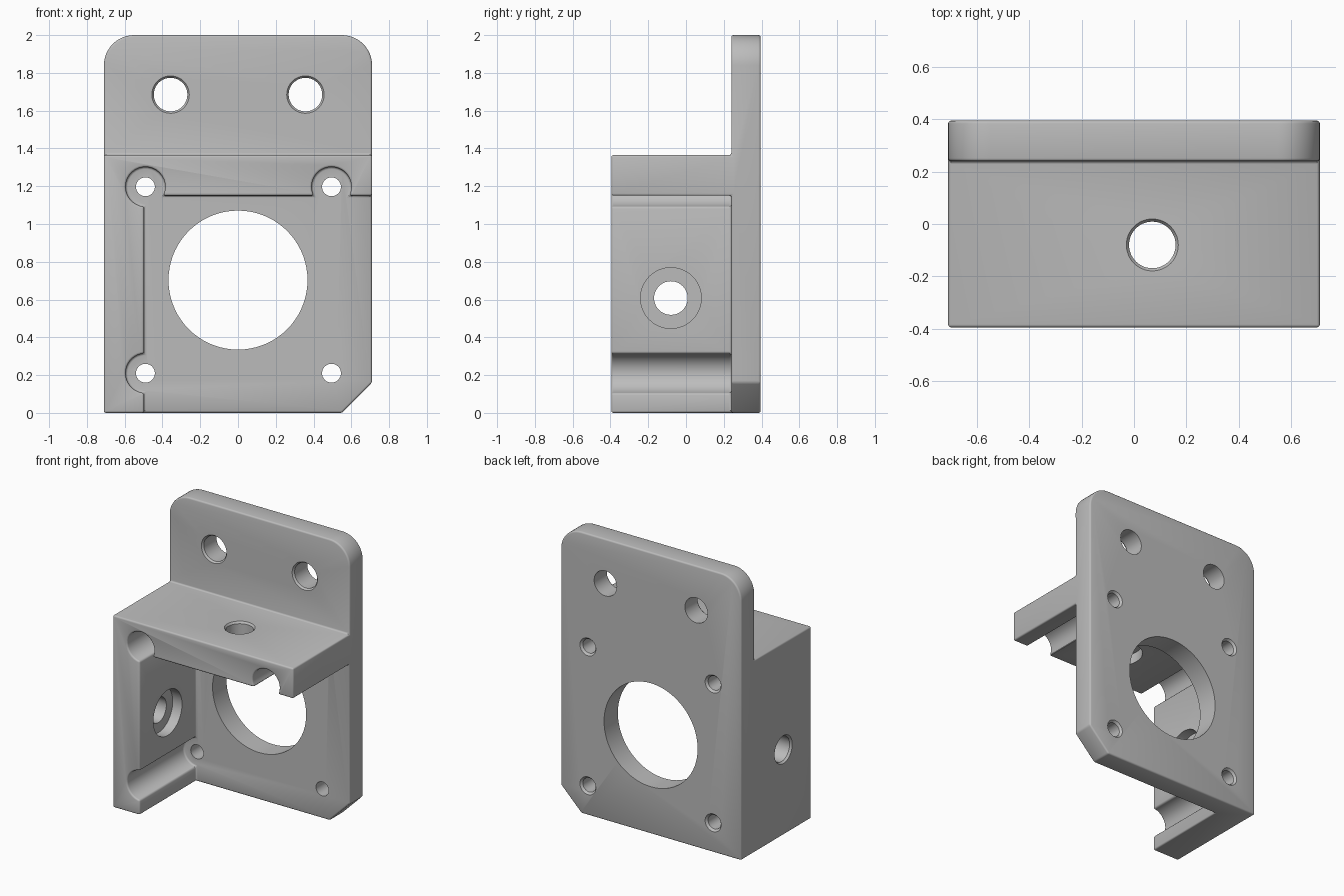
import bpy, bmesh, math
from mathutils import Matrix

if "Cube" in bpy.data.objects:
    bpy.data.objects.remove(bpy.data.objects["Cube"])

grey = bpy.data.materials.new("plain grey")
grey.diffuse_color = (0.5, 0.5, 0.5, 1)
grey.use_nodes = True
grey.node_tree.nodes["Principled BSDF"].inputs["Base Color"].default_value = grey.diffuse_color


def make(name, bm):
    bmesh.ops.recalc_face_normals(bm, faces=bm.faces[:])
    mesh = bpy.data.meshes.new(name)
    bm.to_mesh(mesh)
    bm.free()
    mesh.materials.append(grey)
    ob = bpy.data.objects.new(name, mesh)
    bpy.context.collection.objects.link(ob)
    return ob


def prism(name, outline, y0, y1):
    """Extrude an (x, z) outline along y."""
    bm = bmesh.new()
    face = bm.faces.new([bm.verts.new((x, y0, z)) for x, z in outline])
    new = bmesh.ops.extrude_face_region(bm, geom=[face])["geom"]
    bmesh.ops.translate(bm, vec=(0, y1 - y0, 0),
                        verts=[v for v in new if isinstance(v, bmesh.types.BMVert)])
    return make(name, bm)


def arc(cx, cz, r, a0, a1, n):
    return [(cx + r * math.cos(math.radians(a0 + (a1 - a0) * i / n)),
             cz + r * math.sin(math.radians(a0 + (a1 - a0) * i / n))) for i in range(n + 1)]


def drill(name, axis, centre, steps, n=40):
    """Turned cutter: steps are (radius, position along the axis)."""
    bm = bmesh.new()
    rings = []
    for r, p in steps:
        ring = [bm.verts.new((r * math.cos(math.tau * i / n), r * math.sin(math.tau * i / n), p))
                for i in range(n)]
        rings.append(ring)
    for a, b in zip(rings, rings[1:]):
        for i in range(n):
            j = (i + 1) % n
            bm.faces.new((a[i], a[j], b[j], b[i]))
    bm.faces.new(rings[0])
    bm.faces.new(rings[-1])
    # Cyclic axis swaps keep the position along the chosen axis
    u, v = centre
    for vert in bm.verts:
        a, b, p = vert.co
        vert.co = {"x": (p, u + a, v + b), "y": (u + a, p, v + b), "z": (u + a, v + b, p)}[axis]
    ob = make(name, bm)
    ob.hide_render = True
    ob.hide_set(True)
    return ob


def boolean(ob, other, op):
    m = ob.modifiers.new(op.lower(), "BOOLEAN")
    m.object, m.operation, m.solver = other, op, "EXACT"


def apply_modifiers(ob):
    dg = bpy.context.evaluated_depsgraph_get()
    mesh = bpy.data.meshes.new_from_object(ob.evaluated_get(dg))
    ob.modifiers.clear()
    ob.data = mesh


W, INNER, SHELF_LOW, SHELF_TOP = 0.71, -0.497, 1.15, 1.365
FRONT, STEP, BACK = -0.395, 0.24, 0.395
XL, XR, ZB, ZT = -0.49, 0.495, 0.21, 1.197
R = 0.105

# Mounting plate with rounded top corners and one clipped bottom corner
plate = [(-W, 0), (0.55, 0), (W, 0.16)]
plate += arc(W - 0.16, 1.84, 0.16, 0, 90, 12) + arc(-W + 0.16, 1.84, 0.16, 90, 180, 12)
bracket = prism("motor_bracket", plate, STEP, BACK)

# Side wall and top shelf, with round screw clearances along the inner edge
s = math.degrees(math.asin((SHELF_LOW - ZT) / R))
w = math.degrees(math.acos((INNER - XL) / R))
arms = [(-W, 0), (INNER, 0)]
arms += arc(XL, ZB, R, 360 - w, w, 18)
arms += arc(XL, ZT, R, 360 - w, s, 24)
arms += arc(XR, ZT, R, 180 - s, s, 24)
arms += [(W, SHELF_LOW), (W, SHELF_TOP), (-W, SHELF_TOP)]
wall = prism("wall_and_shelf", arms, FRONT, STEP + 0.08)
boolean(bracket, wall, "UNION")
apply_modifiers(bracket)
bpy.data.objects.remove(wall)

# Merge flush faces, then soften the edges
bm = bmesh.new()
bm.from_mesh(bracket.data)
bmesh.ops.remove_doubles(bm, verts=bm.verts[:], dist=1e-4)
bmesh.ops.dissolve_limit(bm, angle_limit=math.radians(1), verts=bm.verts[:], edges=bm.edges[:])
bm.to_mesh(bracket.data)
bm.free()
bevel = bracket.modifiers.new("soft edges", "BEVEL")
bevel.width, bevel.segments = 0.012, 3
bevel.limit_method, bevel.angle_limit = "ANGLE", math.radians(35)
apply_modifiers(bracket)

# Holes through the plate
cutters = [drill("bore_cutter", "y", (0, 0.703), [(0.368, 0.1), (0.368, 0.5)], 72)]
for x in (XL, XR):
    for z in (ZB, ZT):
        cutters.append(drill("screw_cutter", "y", (x, z),
                             [(0.05, 0.1), (0.05, 0.38), (0.064, 0.396), (0.064, 0.5)], 32))
for x in (-0.357, 0.357):
    cutters.append(drill("mount_cutter", "y", (x, 1.685),
                         [(0.1, 0.1), (0.1, 0.239), (0.089, 0.253), (0.089, 0.5)]))
# Counterbored holes in the side wall and the shelf
cutters.append(drill("side_cutter", "x", (-0.08, 0.608),
                     [(0.1, -0.8), (0.1, -W - 0.001), (0.089, -W + 0.014), (0.089, -0.57),
                      (0.161, -0.57), (0.161, -0.4)], 48))
cutters.append(drill("shelf_cutter", "z", (0.07, -0.08),
                     [(0.161, 1.05), (0.161, 1.223), (0.089, 1.223), (0.089, SHELF_TOP - 0.014),
                      (0.1, SHELF_TOP + 0.001), (0.1, 1.45)], 48))
for c in cutters:
    boolean(bracket, c, "DIFFERENCE")
apply_modifiers(bracket)
for c in cutters:
    bpy.data.objects.remove(c)

# Smooth shading with sharp edges kept
bpy.ops.object.select_all(action="DESELECT")
bracket.select_set(True)
bpy.context.view_layer.objects.active = bracket
bpy.ops.object.shade_smooth_by_angle(angle=math.radians(32))
